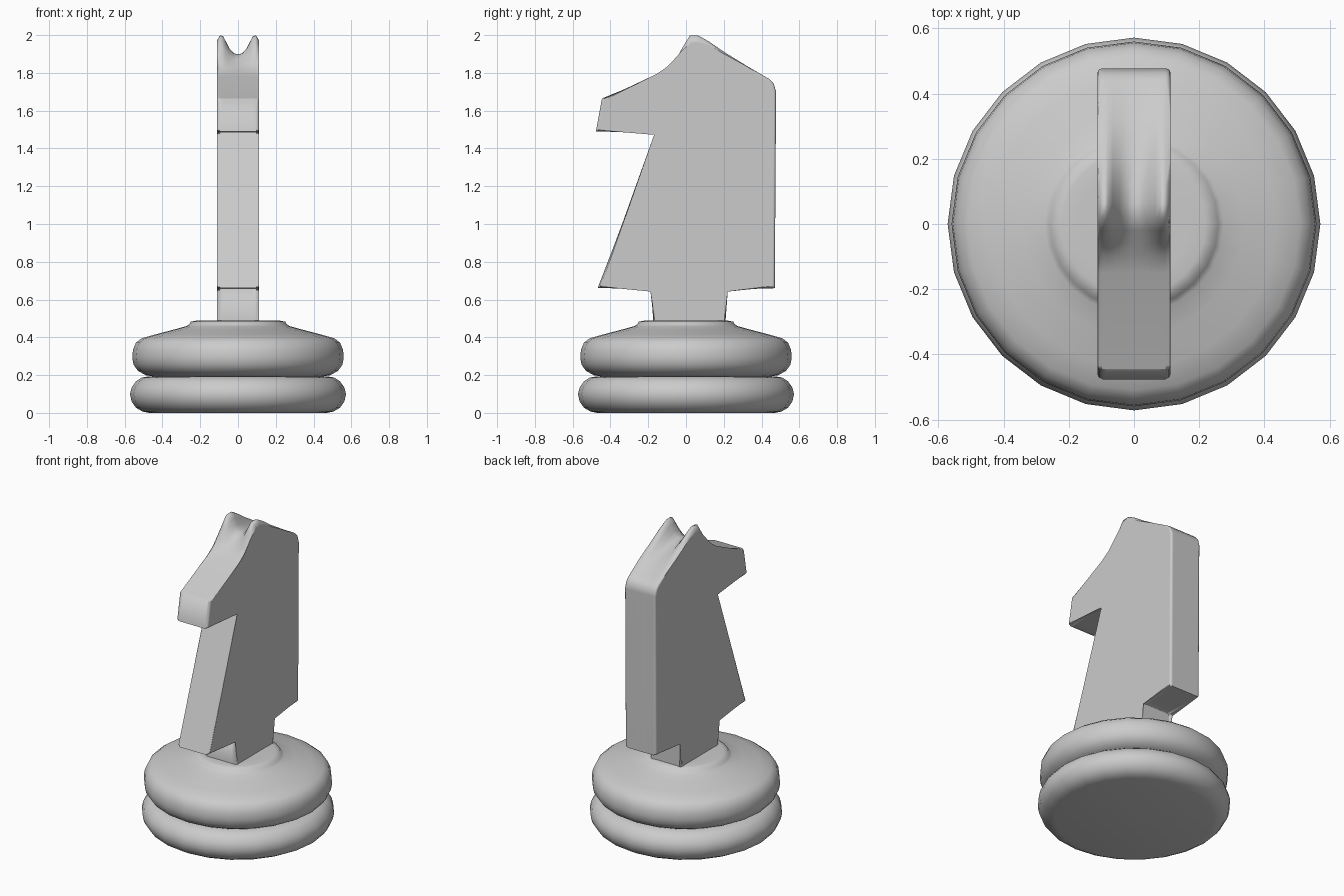
import bpy, bmesh, math

if "Cube" in bpy.data.objects:
    bpy.data.objects.remove(bpy.data.objects["Cube"])


def finish(name, bm):
    bmesh.ops.recalc_face_normals(bm, faces=bm.faces)
    mesh = bpy.data.meshes.new(name)
    bm.to_mesh(mesh)
    bm.free()
    obj = bpy.data.objects.new(name, mesh)
    bpy.context.collection.objects.link(obj)
    return obj


def lathe(name, profile, sides=24):
    bm = bmesh.new()
    rings = []
    for r, z in profile:
        rings.append([bm.verts.new((r * math.cos(math.tau * i / sides),
                                    r * math.sin(math.tau * i / sides), z))
                      for i in range(sides)])
    for a, b in zip(rings, rings[1:]):
        for i in range(sides):
            j = (i + 1) % sides
            bm.faces.new((a[i], a[j], b[j], b[i]))
    bm.faces.new(rings[0])
    bm.faces.new(rings[-1])
    obj = finish(name, bm)
    bpy.ops.object.select_all(action='DESELECT')
    obj.select_set(True)
    bpy.context.view_layer.objects.active = obj
    bpy.ops.object.shade_smooth_by_angle(angle=math.radians(50))
    return obj


# Two stacked cushions of the base
lathe("base_lower_ring", [(0.47, 0), (0.505, 0.007), (0.54, 0.027), (0.563, 0.06),
                          (0.572, 0.098), (0.563, 0.135), (0.54, 0.167),
                          (0.51, 0.187), (0.475, 0.193)])
lathe("base_upper_ring", [(0.45, 0.193), (0.49, 0.2), (0.53, 0.223), (0.553, 0.255),
                          (0.56, 0.293), (0.556, 0.335), (0.54, 0.372), (0.51, 0.395),
                          (0.44, 0.415), (0.34, 0.441), (0.275, 0.459), (0.259, 0.468),
                          (0.25, 0.483), (0.22, 0.489), (0.17, 0.49)])

# Horse silhouette: y, z, ear notch depth, rounded corner flag
outline = [
    (-0.175, 0.47, 0, 0), (-0.175, 0.655, 0, 1), (-0.467, 0.662, 0, 1),
    (-0.15, 1.485, 0, 1), (-0.477, 1.49, 0, 1), (-0.445, 1.665, 0, 1),
    (-0.15, 1.782, 0, 0), (-0.095, 1.82, 0, 0), (-0.06, 1.86, 0.02, 0),
    (-0.02, 1.932, 0.06, 0), (0.02, 1.997, 0.1, 0), (0.065, 1.998, 0.1, 0),
    (0.12, 1.967, 0.08, 0), (0.2, 1.912, 0.045, 0), (0.32, 1.838, 0.01, 0),
    (0.44, 1.768, 0, 0), (0.465, 1.742, 0, 0), (0.477, 1.7, 0, 0),
    (0.47, 0.66, 0, 1), (0.208, 0.655, 0, 1), (0.208, 0.47, 0, 0)]

# Cross-section of the ears: x, share of the notch depth
half = [(0.022, 0.94), (0.045, 0.7), (0.065, 0.3), (0.08, 0.03), (0.095, 0), (0.112, 0.25)]
columns = [(-x, f) for x, f in reversed(half)] + [(0, 1)] + half

bm = bmesh.new()
loops = [[bm.verts.new((x, y, z - d * f)) for y, z, d, _ in outline] for x, f in columns]
n = len(outline)
for a, b in zip(loops, loops[1:]):
    for i in range(n - 1):
        bm.faces.new((a[i], a[i + 1], b[i + 1], b[i]))
bm.faces.new(loops[0])
bm.faces.new(loops[-1])

# Soften the side rims and the silhouette corners
edges = [bm.edges.get((lp[i], lp[i + 1])) for lp in (loops[0], loops[-1]) for i in range(n - 1)]
edges += [bm.edges.get((a[i], b[i])) for a, b in zip(loops, loops[1:])
          for i in range(n) if outline[i][3]]
bmesh.ops.bevel(bm, geom=edges, offset=0.013, segments=3, profile=0.5,
                affect='EDGES', clamp_overlap=True)
head = finish("horse_head", bm)
for p in head.data.polygons:
    p.use_smooth = True
head.modifiers.new("even_shading", 'WEIGHTED_NORMAL')
